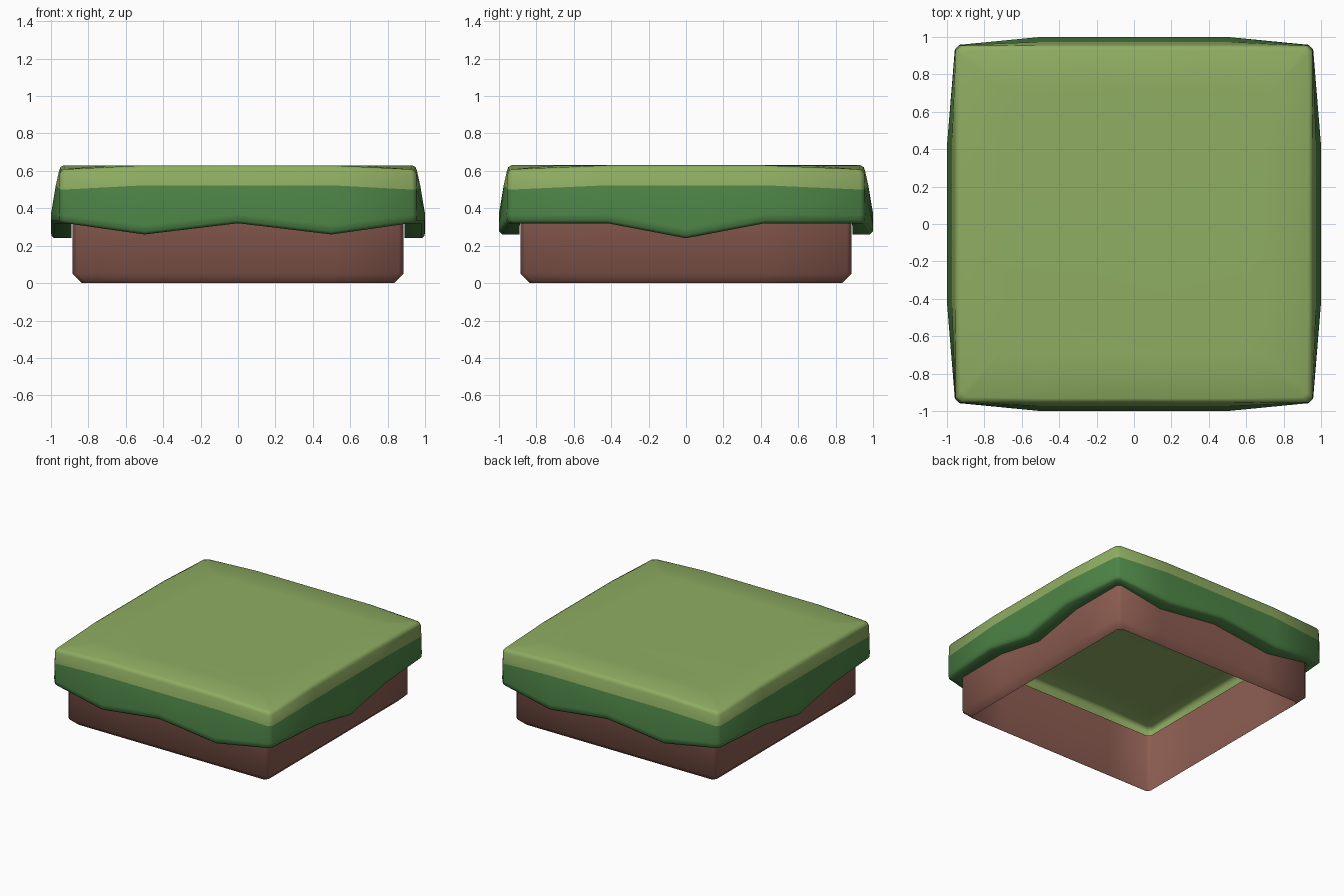
import bpy, bmesh, math

if "Cube" in bpy.data.objects:
    bpy.data.objects.remove(bpy.data.objects["Cube"])


def mat(name, rgb):
    m = bpy.data.materials.new(name)
    lin = [((c / 255 + 0.055) / 1.055) ** 2.4 for c in rgb]
    m.diffuse_color = (*lin, 1)
    m.use_nodes = True
    m.node_tree.nodes["Principled BSDF"].inputs["Base Color"].default_value = m.diffuse_color
    return m


LIGHT = mat("light grass green", (143, 173, 98))
DARK = mat("dark grass green", (77, 132, 70))
BROWN = mat("dirt brown", (142, 94, 82))


def ring(corner, mid, z_corner, z_mid, follow_drip=False, bevel=0.025):
    """Closed loop, counter-clockwise from above; mid points bulge and may follow the drips."""
    pts = []
    for side in range(4):
        ang = side * math.pi / 2
        # (position along side, drip depth): front/back hang twice, left/right once
        inner = [(-0.5, 0.06), (0, 0), (0.5, 0.06)] if side % 2 == 0 else \
                [(-0.42, 0), (0, 0.08), (0.42, 0)]
        c = corner - bevel
        row = [(-c, corner, z_corner)]
        row += [(t, mid, z_mid - (d if follow_drip else 0)) for t, d in inner]
        row += [(c, corner, z_corner)]
        for t, d, z in row:
            pts.append((t * math.cos(ang) + d * math.sin(ang),
                        t * math.sin(ang) - d * math.cos(ang), z))
    return pts


def shell(name, rings, mats, cols, closed_top=False):
    """Skin a stack of rings from top to bottom; cols gives the material of each band."""
    bm = bmesh.new()
    loops = [[bm.verts.new(p) for p in r] for r in rings]
    n = len(loops[0])
    if closed_top:
        bm.faces.new(loops[0])
    for k in range(len(loops) - 1):
        a, b = loops[k], loops[k + 1]
        for i in range(n):
            j = (i + 1) % n
            f = bm.faces.new((a[i], b[i], b[j], a[j]))
            f.material_index = cols[k]
    me = bpy.data.meshes.new(name)
    bm.to_mesh(me)
    bm.free()
    for m in mats:
        me.materials.append(m)
    ob = bpy.data.objects.new(name, me)
    bpy.context.collection.objects.link(ob)
    bpy.context.view_layer.objects.active = ob
    ob.select_set(True)
    bpy.ops.object.shade_smooth_by_angle(angle=math.radians(60))
    ob.select_set(False)


# Grass cap: domed top, light band, dark drip skirt and inward lip
cap = [
    ring(0.70, 0.70, 0.628, 0.63),
    ring(0.925, 0.932, 0.610, 0.63),
    ring(0.945, 0.950, 0.602, 0.62),
    ring(0.953, 0.957, 0.585, 0.60),
    ring(0.956, 0.974, 0.500, 0.523),
    ring(0.958, 1.000, 0.365, 0.37, True),
    ring(0.956, 0.998, 0.335, 0.335, True),
    ring(0.943, 0.983, 0.320, 0.32, True),
    ring(0.888, 0.890, 0.320, 0.32, True),
]
shell("grass_cap", cap, [LIGHT, DARK], [0, 0, 0, 0, 1, 1, 1, 1], True)

# Dirt base: open, hollow wall with a chamfered foot
base = [
    ring(0.885, 0.885, 0.50, 0.50),
    ring(0.885, 0.885, 0.05, 0.05),
    ring(0.835, 0.835, 0.00, 0.00),
]
shell("dirt_base", base, [BROWN], [0, 0])
